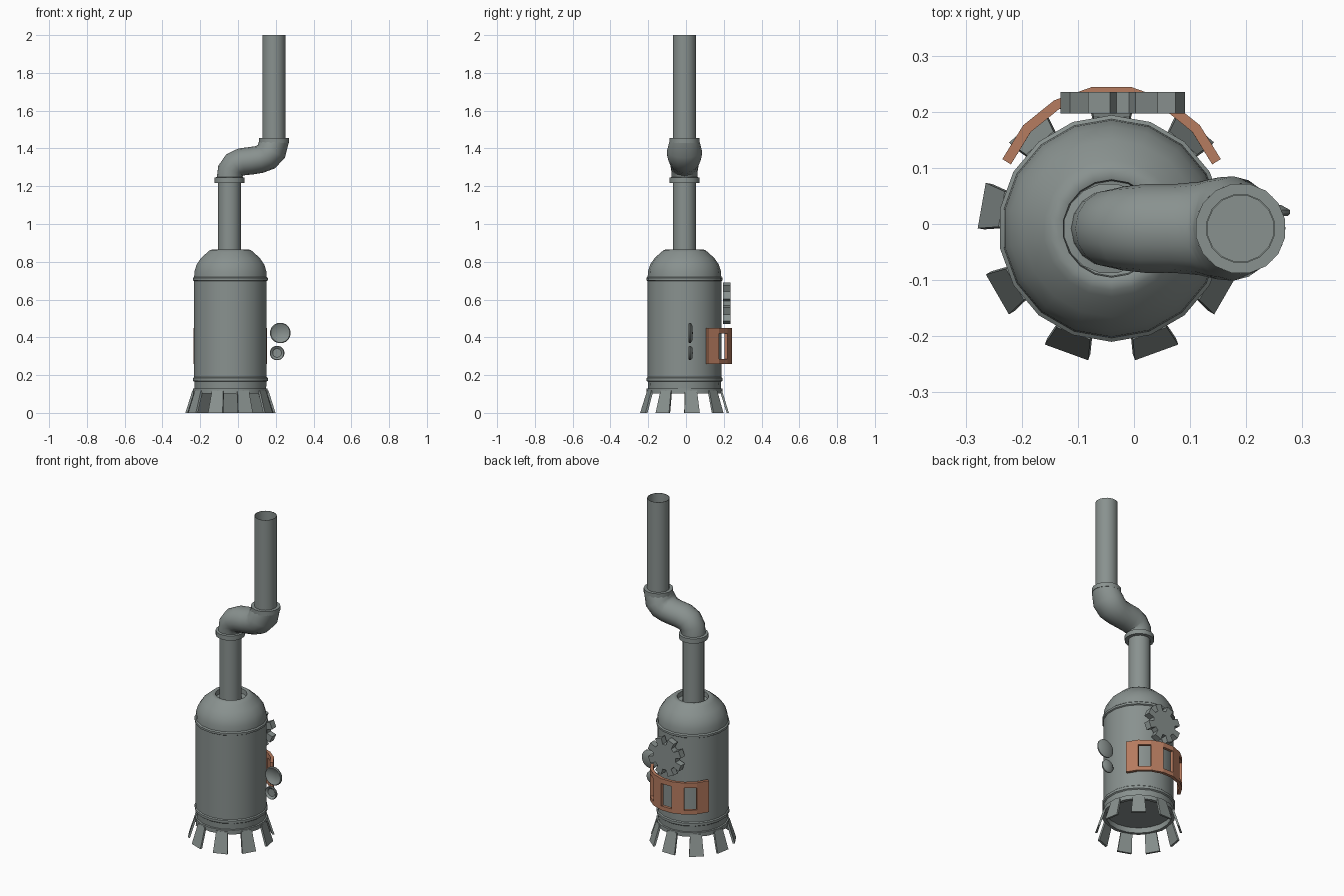
import bpy, bmesh, math
from mathutils import Vector

if "Cube" in bpy.data.objects:
    bpy.data.objects.remove(bpy.data.objects["Cube"])


def material(name, rgb):
    m = bpy.data.materials.new(name)
    m.diffuse_color = (*rgb, 1)
    m.use_nodes = True
    m.node_tree.nodes["Principled BSDF"].inputs["Base Color"].default_value = m.diffuse_color
    return m


IRON = material("grey iron", (0.25, 0.285, 0.275))
COPPER = material("copper", (0.47, 0.2, 0.115))
CX, CY = -0.04, -0.008      # boiler axis
PX = 0.19                   # chimney axis


def finish(bm, name, mat, smooth=True):
    bmesh.ops.remove_doubles(bm, verts=bm.verts, dist=1e-5)
    bmesh.ops.recalc_face_normals(bm, faces=bm.faces)
    me = bpy.data.meshes.new(name)
    bm.to_mesh(me)
    bm.free()
    ob = bpy.data.objects.new(name, me)
    bpy.context.collection.objects.link(ob)
    me.materials.append(mat)
    if smooth:
        bpy.ops.object.select_all(action='DESELECT')
        ob.select_set(True)
        bpy.context.view_layer.objects.active = ob
        bpy.ops.object.shade_smooth_by_angle(angle=math.radians(35))
    return ob


def skin(bm, rings, closed=True):
    """Join successive rings of points with quads."""
    rows = [[bm.verts.new(p) for p in r] for r in rings]
    n = len(rows[0])
    for a, b in zip(rows, rows[1:]):
        for i in range(n if closed else n - 1):
            j = (i + 1) % n
            bm.faces.new((a[i], a[j], b[j], b[i]))


def lathe(name, profile, x, y, sides=18, axis='Z'):
    """Turn (radius, height) points around a vertical or y axis."""
    bm = bmesh.new()
    rings = []
    for r, h in profile:
        ring = []
        for i in range(sides):
            t = 2 * math.pi * (i + 0.5) / sides
            c, s = r * math.cos(t), r * math.sin(t)
            ring.append((x + c, y + s, h) if axis == 'Z' else (x + c, h, y + s))
        rings.append(ring)
    skin(bm, rings)
    bmesh.ops.remove_doubles(bm, verts=bm.verts, dist=1e-5)
    bmesh.ops.dissolve_degenerate(bm, edges=bm.edges, dist=1e-6)
    return finish(bm, name, IRON)


# Boiler shell with base rim, raised hoops, dome and recessed neck
lathe("boiler", [
    (0, 0.135), (0.18, 0.135), (0.18, 0.103), (0.2, 0.103), (0.2, 0.128), (0.192, 0.13),
    (0.194, 0.165), (0.201, 0.17), (0.201, 0.185), (0.195, 0.19),
    (0.195, 0.698), (0.202, 0.702), (0.202, 0.714), (0.195, 0.72),
    (0.193, 0.75), (0.182, 0.785), (0.158, 0.82), (0.122, 0.852), (0.11, 0.862),
    (0.096, 0.865), (0.087, 0.862), (0.085, 0.835), (0.05, 0.83)], CX, CY)

# Flared skirt plates
for k in range(9):
    a0 = math.radians(10 + 40 * k)
    bm = bmesh.new()
    rings = []
    for z, r, half in ((0.118, 0.199, 0.032), (0.0, 0.235, 0.041)):
        ring = []
        for dr, s in ((0, -1), (0, 1), (-0.012, 1), (-0.012, -1)):
            u, v = r + dr, s * half
            ring.append((CX + u * math.cos(a0) - v * math.sin(a0),
                         CY + u * math.sin(a0) + v * math.cos(a0), z))
        rings.append(ring)
    skin(bm, rings)
    bmesh.ops.holes_fill(bm, edges=bm.edges)
    finish(bm, f"skirt_plate_{k + 1}", IRON, False)

# Lower flue and its collar
lathe("lower_flue", [(0.061, 0.82), (0.061, 1.24)], CX - 0.005, CY, 16)
lathe("lower_collar", [(0.06, 1.218), (0.081, 1.218), (0.081, 1.246), (0.06, 1.25)],
      CX - 0.005, CY, 16)

# S-shaped elbow: x, z, radius in the bend plane, radius across
path = [(-0.045, 1.24, .068, .068), (-0.039, 1.283, .07, .07), (-0.018, 1.312, .072, .075),
        (0.02, 1.329, .073, .079), (0.07, 1.335, .073, .079), (0.115, 1.342, .073, .083),
        (0.15, 1.357, .077, .091), (0.177, 1.387, .08, .093), (0.19, 1.435, .08, .08)]
bm = bmesh.new()
rings = []
for i, (x, z, rn, ry) in enumerate(path):
    a, b = path[max(i - 1, 0)], path[min(i + 1, len(path) - 1)]
    d = Vector((b[0] - a[0], 0, b[1] - a[1])).normalized()
    if i in (0, len(path) - 1):
        d = Vector((0, 0, 1))
    n = Vector((d.z, 0, -d.x))
    rings.append([Vector((x, CY, z)) + n * rn * math.cos(t) + Vector((0, ry * math.sin(t), 0))
                  for t in (2 * math.pi * j / 16 for j in range(16))])
skin(bm, rings)
finish(bm, "elbow", IRON)

# Upper collar and open chimney pipe
lathe("upper_collar", [(0.06, 1.428), (0.081, 1.43), (0.081, 1.456), (0, 1.456)], PX, CY, 16)
lathe("chimney", [(0.062, 1.44), (0.062, 2.0), (0.0595, 2.0), (0.0595, 1.46)], PX, CY, 16)

# Two shallow dish gauges beside the boiler
for name, x, z, r in (("large_gauge", 0.224, 0.423, 0.055), ("small_gauge", 0.207, 0.317, 0.039)):
    lathe(name, [(0, 0.025), (r * 0.6, 0.024), (r * 0.82, 0.016), (r * 0.92, 0.014), (r, 0.018),
                 (r, 0.025), (r * 0.7, 0.034), (0, 0.036)], x, z, 16, 'Y')

# Gear wheel on the back
bm = bmesh.new()
outline = []
for k in range(8):
    for da, r in ((-14, 0.076), (-11, 0.113), (11, 0.113), (14, 0.076)):
        t = math.radians(22.5 + 45 * k + da)
        outline.append((-0.02 + r * math.cos(t), 0.58 + r * math.sin(t)))
skin(bm, [[(x, y, z) for x, z in outline] for y in (0.197, 0.235)])
bmesh.ops.holes_fill(bm, edges=bm.edges)
finish(bm, "gear_wheel", IRON, False)

# Copper band around the back with three window openings
bm = bmesh.new()
BY, SEG = 0.037, 7
step = math.radians(136) / SEG
heights = [0.26, 0.285, 0.42, 0.45]


def band_point(i, z):
    t = math.radians(22) + step * i
    return (CX + 0.2 * 1.05 * math.cos(t), BY + 0.2 * 1.05 * math.sin(t), z)


for i in range(SEG):
    for j in range(3):
        if j == 1 and i in (1, 3, 5):
            continue
        bm.faces.new([bm.verts.new(band_point(p, heights[q]))
                      for p, q in ((i, j), (i + 1, j), (i + 1, j + 1), (i, j + 1))])
band = finish(bm, "copper_band", COPPER, False)
# thickness inwards, towards the boiler axis
me = band.data
f = me.polygons[0]
outward = f.normal.dot(f.center - Vector((CX, BY, f.center.z))) > 0
mod = band.modifiers.new("thickness", 'SOLIDIFY')
mod.thickness = 0.018
mod.offset = -1 if outward else 1
